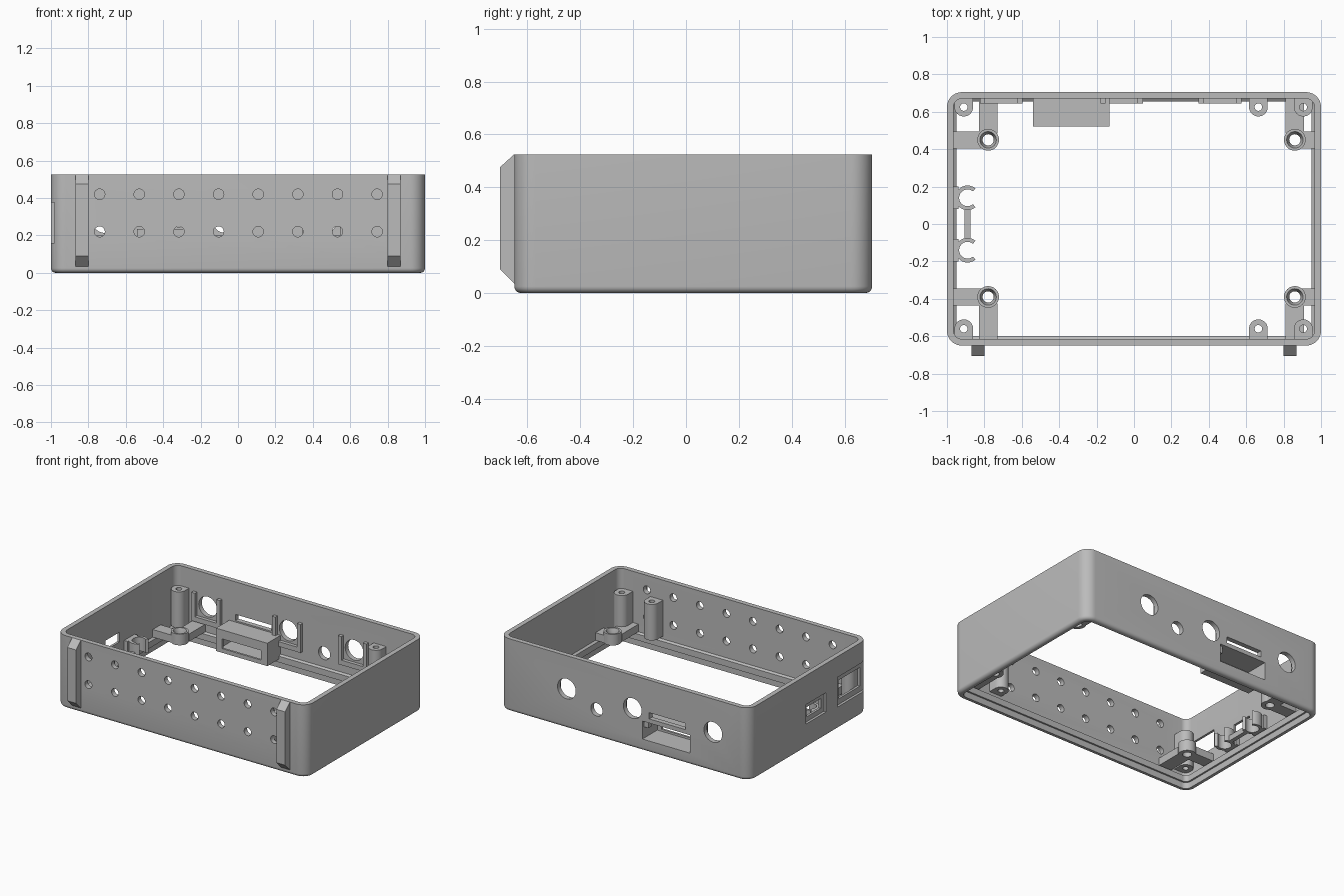
import bpy, bmesh, math
from mathutils import Matrix, Vector

cube = bpy.data.objects.get("Cube")
if cube:
    bpy.data.objects.remove(cube, do_unlink=True)

GREY = (0.5, 0.5, 0.5, 1)
mat = bpy.data.materials.new("plain grey")
mat.use_nodes = True
mat.diffuse_color = GREY
bsdf = next(n for n in mat.node_tree.nodes if n.type == 'BSDF_PRINCIPLED')
bsdf.inputs["Base Color"].default_value = GREY

X, BACK, FRONT, TOP = 1.0, 0.705, -0.65, 0.525
WALL, LIP = 0.035, 0.05


def finish(name, bm):
    bmesh.ops.recalc_face_normals(bm, faces=bm.faces)
    me = bpy.data.meshes.new(name)
    bm.to_mesh(me)
    bm.free()
    ob = bpy.data.objects.new(name, me)
    bpy.context.collection.objects.link(ob)
    me.materials.append(mat)
    return ob


def box(name, x, y, z):
    bm = bmesh.new()
    bmesh.ops.create_cube(bm, size=1)
    for v in bm.verts:
        for i, (a, b) in enumerate((x, y, z)):
            v.co[i] = a if v.co[i] < 0 else b
    return finish(name, bm)


def cylinder(name, centre, radius, depth, axis='Z'):
    turn = Matrix.Rotation(math.pi / 2, 4, 'X') if axis == 'Y' else Matrix()
    bm = bmesh.new()
    bmesh.ops.create_cone(bm, cap_ends=True, segments=32, radius1=radius, radius2=radius,
                          depth=depth, matrix=Matrix.Translation(centre) @ turn)
    return finish(name, bm)


def prism(name, outline, start, step):
    # flat outline pushed along a direction
    bm = bmesh.new()
    face = bm.faces.new([bm.verts.new(Vector(p) + Vector(start)) for p in outline])
    made = bmesh.ops.extrude_face_region(bm, geom=[face])["geom"]
    bmesh.ops.translate(bm, vec=step, verts=[g for g in made if isinstance(g, bmesh.types.BMVert)])
    return finish(name, bm)


def arc(r, a, b, n=20):
    angles = [math.radians(a + (b - a) * i / n) for i in range(n + 1)]
    return [(r * math.cos(t), r * math.sin(t), 0) for t in angles]


def loft(name, rings):
    # closed tube of rings
    bm = bmesh.new()
    loops = [[bm.verts.new(p) for p in ring] for ring in rings]
    for i, a in enumerate(loops):
        b = loops[(i + 1) % len(loops)]
        for j in range(len(a)):
            k = (j + 1) % len(a)
            bm.faces.new((a[j], a[k], b[k], b[j]))
    return finish(name, bm)


def cut(ob, cutters):
    bpy.context.view_layer.objects.active = ob
    for c in cutters:
        m = ob.modifiers.new("cut", 'BOOLEAN')
        m.operation, m.solver, m.object = 'DIFFERENCE', 'EXACT', c
        bpy.ops.object.modifier_apply(modifier=m.name)
        bpy.data.objects.remove(c, do_unlink=True)


def rounded_ring(inset, z):
    r = max(0.08 - inset, 0.02)
    x, y0, y1 = X - inset - r, FRONT + inset + r, BACK - inset - r
    pts = []
    for q, (cx, cy) in enumerate(((x, y1), (-x, y1), (-x, y0), (x, y0))):
        pts += [(cx + p[0], cy + p[1], z) for p in arc(r, q * 90, q * 90 + 90, 10)]
    return pts


# Case wall: rounded foot, plain rim, inner lip near the bottom
F = 0.025
profile = [(F - F * math.sin(t), F - F * math.cos(t))
           for t in (math.pi / 2 * i / 5 for i in range(6))]
profile += [(0, TOP), (WALL, TOP), (WALL, 0.1), (LIP, 0.09), (LIP, 0.045), (0.038, 0.045), (0.038, 0)]
case = loft("case_wall", [rounded_ring(d, z) for d, z in profile])

cutters = []
# Vent holes in the front
for i in range(8):
    for z in (0.22, 0.42):
        cutters.append(cylinder("cutter", (-0.74 + i * 0.212, FRONT, z), 0.028, 0.2, 'Y'))
# Round sockets in the back
SOCKETS = [(0.46, 0.286), (-0.066, 0.286), (-0.71, 0.286)]
for x, z in SOCKETS:
    cutters.append(cylinder("cutter", (x, BACK, z), 0.073, 0.16, 'Y'))
cutters.append(cylinder("cutter", (0.22, BACK, 0.2), 0.047, 0.16, 'Y'))
# Slot and connector opening in the back
cutters.append(box("cutter", (-0.49, -0.2), (0.6, 0.8), (0.245, 0.29)))
cutters.append(box("cutter", (-0.525, -0.145), (0.6, 0.8), (0.085, 0.215)))
# Side ports: shallow recess, then a smaller opening
for ya, yb, za, zb, m in ((-0.17, 0.06, 0.175, 0.315, 0.035), (-0.62, -0.3, 0.16, 0.375, 0.04)):
    cutters.append(box("cutter", (-1.1, -X + 0.018), (ya, yb), (za, zb)))
    cutters.append(box("cutter", (-1.1, -0.9), (ya + m, yb - m), (za + m, zb - m)))
cut(case, cutters)

# Chamfered ribs on the front
rib = [(0, FRONT + 0.01, TOP), (0, FRONT, TOP), (0, -0.705, 0.475), (0, -0.705, 0.09),
       (0, FRONT, 0.035), (0, FRONT + 0.01, 0.035)]
for side, x in (("left", 0.8), ("right", -0.87)):
    prism(f"front_rib_{side}", rib, (x, 0, 0), (0.07, 0, 0))

# Connector box inside the back wall
housing = box("connector_box", (-0.54, -0.13), (0.52, BACK - 0.02), (0.07, 0.235))
cut(housing, [box("cutter", (-0.525, -0.145), (0.535, 0.8), (0.085, 0.215)),
              box("cutter", (-0.49, -0.18), (0.5, 0.6), (0.1, 0.17))])

# U-shaped holders round the sockets
for i, (x, z) in enumerate(SOCKETS):
    y = (0.645, BACK - 0.02)
    for s in (-1, 1):
        c = x + s * 0.1
        box(f"socket_rail_{i}_{s}", (c - 0.014, c + 0.014), y, (0.165, 0.37))
    box(f"socket_foot_{i}", (x - 0.114, x + 0.114), y, (0.165, 0.2))

# Screw posts along the front and back walls
for x in (-0.91, 0.665, 0.905):
    for y, s, wall in ((0.625, 1, 0.06), (-0.56, -1, 0.07)):
        outline = arc(0.05, 180, 360) + [(0.05, wall, 0), (-0.05, wall, 0)]
        outline = [(p[0], p[1] * s, 0) for p in outline]
        post = prism("screw_post", outline, (x, y, 0.12), (0, 0, 0.26))
        cut(post, [cylinder("cutter", (x, y, 0.25), 0.02, 0.5)])

# Mounting tabs: countersunk boss with an arm to each wall
for x in (-0.78, 0.86):
    for y in (0.45, -0.39):
        rings = [(0.058, 0.1), (0.058, 0.18), (0.044, 0.18), (0.03, 0.14), (0.03, 0.1)]
        loft("tab_boss", [[(x + p[0], y + p[1], z) for p in arc(r, 0, 348.75, 31)] for r, z in rings])
        sx, sy = math.copysign(1, x), math.copysign(1, y)
        reach = sorted((x + sx * 0.035, sx * (X - 0.02)))
        box("tab_side_arm", reach, (y - 0.045, y + 0.045), (0.1, 0.155))
        end = BACK - 0.02 if y > 0 else FRONT + 0.02
        box("tab_wall_arm", (x - 0.05, x + 0.05), sorted((y + sy * 0.035, end)), (0.1, 0.155))

# Pair of open clips on the right wall, joined by a bar
for y in (-0.14, 0.14):
    prism("round_clip", arc(0.066, 50, 310) + arc(0.045, 310, 50), (-0.89, y, 0.1), (0, 0, 0.1))
    box("clip_root", (-0.97, -0.938), (y - 0.06, y + 0.06), (0.1, 0.2))
box("clip_bar", (-0.905, -0.875), (-0.09, 0.09), (0.1, 0.14))

# Smooth curves, keep edges sharp
for ob in bpy.context.view_layer.objects:
    ob.select_set(ob.type == 'MESH' and mat.name in ob.data.materials)
bpy.context.view_layer.objects.active = case
bpy.ops.object.shade_smooth_by_angle(angle=math.radians(30))
